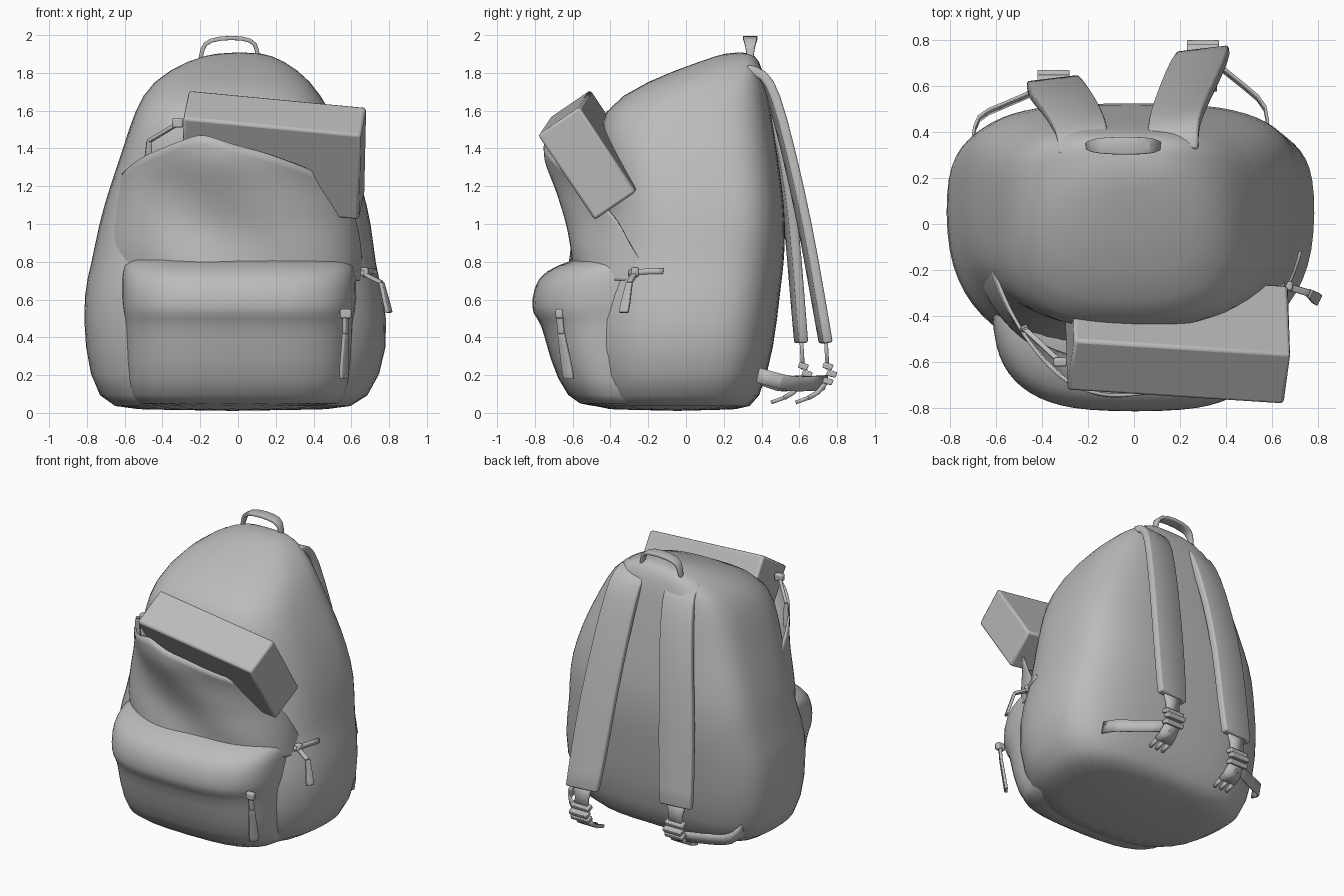
import bpy, bmesh, math
from mathutils import Vector

cube = bpy.data.objects.get("Cube")
if cube:
    bpy.data.objects.remove(cube, do_unlink=True)

grey = bpy.data.materials.new("plain grey")
grey.use_nodes = True
GREY = (0.5, 0.5, 0.5, 1)
grey.diffuse_color = GREY
grey.node_tree.nodes["Principled BSDF"].inputs["Base Color"].default_value = GREY


def make(name, verts, faces, solid=0, bevel=0, subsurf=0, angle=50):
    mesh = bpy.data.meshes.new(name)
    mesh.from_pydata([tuple(v) for v in verts], [], faces)
    bm = bmesh.new()
    bm.from_mesh(mesh)
    bmesh.ops.recalc_face_normals(bm, faces=bm.faces)
    bm.to_mesh(mesh)
    bm.free()
    mesh.materials.append(grey)
    obj = bpy.data.objects.new(name, mesh)
    bpy.context.collection.objects.link(obj)
    if subsurf:
        mod = obj.modifiers.new("soften", "SUBSURF")
        mod.levels = mod.render_levels = subsurf
        mod.boundary_smooth = "PRESERVE_CORNERS"
    if solid:
        mod = obj.modifiers.new("thickness", "SOLIDIFY")
        mod.thickness, mod.offset = solid, 0
    if bevel:
        mod = obj.modifiers.new("edge", "BEVEL")
        mod.width, mod.segments = bevel, 2
    bpy.ops.object.select_all(action="DESELECT")
    obj.select_set(True)
    bpy.context.view_layer.objects.active = obj
    bpy.ops.object.shade_smooth_by_angle(angle=math.radians(angle))
    return obj


def power(v, n):
    return math.copysign(abs(v) ** (2 / n), v)


def loft(name, rows, back, middle, n=32):
    """Stack sections given as z, left x, right x, front y, back y, front squareness."""
    verts = []
    for z, x0, x1, yf, yb, front in rows:
        ym = yf + (yb - yf) * middle
        for i in range(n):
            a = math.tau * i / n
            e = back if math.sin(a) > 0 else front
            depth = yb - ym if math.sin(a) > 0 else ym - yf
            verts.append(((x0 + x1) / 2 + (x1 - x0) / 2 * power(math.cos(a), e),
                          ym + depth * power(math.sin(a), e), z))
    faces = [(r * n + i, r * n + (i + 1) % n, (r + 1) * n + (i + 1) % n, (r + 1) * n + i)
             for r in range(len(rows) - 1) for i in range(n)]
    faces += [tuple(range(n)), tuple(range(len(verts) - n, len(verts)))]
    return make(name, verts, faces, subsurf=1, angle=70)


def ribbon(name, path, widths, across, thick, bevel=0, subsurf=1):
    """Flat band along a path, with one width per point."""
    side = Vector(across).normalized() / 2
    verts = [Vector(p) + side * w * s for p, w in zip(path, widths) for s in (-1, 1)]
    faces = [(2 * i, 2 * i + 1, 2 * i + 3, 2 * i + 2) for i in range(len(path) - 1)]
    return make(name, verts, faces, solid=thick, bevel=bevel, subsurf=subsurf)


def block(name, origin, u, v, w, bevel):
    o, u, v, w = map(Vector, (origin, u, v, w))
    verts = [o + u * i + v * j + w * k for i in (0, 1) for j in (0, 1) for k in (0, 1)]
    faces = [(0, 1, 3, 2), (4, 6, 7, 5), (0, 4, 5, 1), (2, 3, 7, 6), (0, 2, 6, 4), (1, 5, 7, 3)]
    return make(name, verts, faces, bevel=bevel)


def lerp(table, x):
    for (a, fa), (b, fb) in zip(table, table[1:]):
        if x <= b:
            return fa + (fb - fa) * max(0, (x - a) / (b - a))
    return table[-1][1]


# Main compartment
loft("main_bag", [
    (0.01, -.58, .52, -.45, .30, 2.5), (0.05, -.75, .70, -.54, .39, 2.5),
    (0.35, -.82, .81, -.61, .47, 2.4), (0.65, -.82, .77, -.61, .50, 2.4),
    (0.78, -.78, .73, -.55, .52, 2.5), (1.0, -.74, .71, -.43, .53, 3.2),
    (1.2, -.68, .66, -.41, .51, 3.4), (1.4, -.61, .59, -.45, .48, 3.2),
    (1.6, -.55, .49, -.47, .45, 2.8), (1.76, -.46, .39, -.21, .42, 2.6),
    (1.87, -.26, .24, .10, .39, 2.4), (1.91, -.10, .12, .22, .34, 2.4),
], 3.2, 0.6)

# Lower front pocket with a lip above the recessed panel
loft("front_pocket", [
    (0.03, -.52, .52, -.50, -.1, 3), (0.06, -.58, .58, -.63, -.1, 3), (0.3, -.60, .61, -.73, -.1, 3),
    (0.48, -.60, .61, -.765, -.1, 3), (0.52, -.61, .62, -.815, -.1, 3), (0.60, -.62, .63, -.82, -.1, 3),
    (0.72, -.62, .63, -.79, -.1, 3), (0.78, -.61, .62, -.69, -.1, 3), (0.84, -.58, .58, -.52, -.1, 3),
], 2.5, 0.7)

# Open upper pocket sheet: rim height by position round the curve, left to right
RIM = [(0, 1.2), (.2, 1.36), (.4, 1.48), (.5, 1.42), (.6, 1.34), (.7, 1.27), (.8, 1.14), (.9, 1.01), (1, .78)]
DEPTH = [(.7, -.62), (.85, -.62), (1.0, -.62), (1.2, -.67), (1.35, -.74), (1.5, -.75)]
COLS, LEVELS = 28, 8
verts = []
for c in range(COLS + 1):
    s = c / COLS
    a = math.pi * s
    round_x, round_y = (1.95, 2.05) if s < .5 else (2.6, 2.4)
    back = -.02 - .2 * s
    for k in range(LEVELS + 1):
        x = -.03 - .68 * power(math.cos(a), round_x)
        z = .7 + (lerp(RIM, s) - .7) * k / LEVELS
        if x < 0:
            x *= 1 - .32 * max(0, z - .9)
        y = back + (lerp(DEPTH, z) - back) * abs(power(math.sin(a), round_y))
        y += .02 * math.sin(7 * x + 9 * z) * math.sin(a)
        verts.append((x, y, z))
S = LEVELS + 1
make("upper_pocket", verts,
     [(c * S + k, c * S + k + 1, (c + 1) * S + k + 1, (c + 1) * S + k)
      for c in range(COLS) for k in range(LEVELS)], solid=.015, subsurf=1, angle=70)

# Box sticking out of the pocket
block("box", (-.29, -.725, 1.56), (.94, -.06, -.09), (.03, .22, .15), (-.01, .30, -.45), .015)

# Carry handle
ribbon("carry_handle", [(-.20, .34, 1.86), (-.19, .34, 1.93), (-.16, .34, 1.975), (-.03, .34, 1.99),
                        (.08, .34, 1.975), (.10, .34, 1.93), (.11, .34, 1.86)],
       [.03, .045, .07, .08, .07, .045, .03], (0, 1, 0), .022, .005)


def shoulder(side, path, hook):
    """Padded strap, buckle parts and webbing for one side."""
    ribbon(side + "_shoulder_strap", path, [.22, .22, .23, .24, .25, .25, .23], (1, .12, 0), .05, .012)
    end = Vector(path[-1])
    ribbon(side + "_buckle_tab", [end + Vector(p) for p in ((0, 0, .03), (0, .005, -.06), (0, .01, -.14))],
           [.15, .10, .10], (1, 0, 0), .02, subsurf=0)
    for i, (dy, dz) in enumerate([(.0, -.13), (.02, -.17), (.0, -.21)]):
        block(f"{side}_buckle_bar_{i + 1}", end + Vector((-.07, dy - .02, dz)),
              (.14, 0, 0), (0, .05, -.015), (0, .012, .03), .006)
    base = end + Vector((0, 0, -.21))
    ribbon(side + "_clip", [base, base + Vector((0, -.04, -.05)), base + Vector((0, -.09, -.08))],
           [.11, .12, .13], (1, 0, 0), .025, subsurf=0)
    for dx in (-.05, 0, .05):
        tip = base + Vector((dx, -.09, -.08))
        ribbon(side + "_clip_prong", [tip, tip + Vector((0, -.07, -.025))], [.025, .02],
               (1, 0, 0), .02, subsurf=0)
    hook = Vector(hook)
    mid = (hook + base) / 2
    out = math.copysign(.06, hook.x)
    ribbon(side + "_webbing", [hook, hook.lerp(mid, .4) + Vector((out, .06, -.03)),
                               mid + Vector((out, .02, -.03)), base],
           [.08] * 4, (0, .25, 1), .012)


shoulder("left", [(.17, .31, 1.82), (.17, .40, 1.80), (.18, .46, 1.70), (.21, .54, 1.4),
                  (.25, .63, 1.0), (.28, .70, .6), (.30, .74, .37)], (.58, .38, .2))
shoulder("right", [(-.22, .31, 1.81), (-.22, .38, 1.78), (-.24, .44, 1.65), (-.28, .51, 1.35),
                   (-.32, .56, 1.0), (-.34, .59, .6), (-.35, .61, .37)], (-.70, .36, .2))


def zip_pull(name, points, across, width=.04):
    """Slider bead, cord and flat tag."""
    a, b, c = map(Vector, points)
    ribbon(name + "_cord", [a, a.lerp(b, .5), b], [width * .6] * 3, across, .02, .004)
    ribbon(name + "_tag", [b, b.lerp(c, .3), b.lerp(c, .75), c],
           [width * .7, width * .8, width * 1.1, width], across, .02, .004)
    block(name + "_slider", a - Vector((.03, .02, .02)), (.06, 0, 0), (0, .04, 0), (0, 0, .05), .01)


zip_pull("upper_right_zip", [(-.32, -.60, 1.53), (-.47, -.46, 1.44), (-.48, -.45, 1.28)], (1, .3, 0))
zip_pull("side_left_zip", [(.66, -.27, .74), (.76, -.30, .69), (.80, -.33, .53)], (.5, 1, 0), .05)
zip_pull("pocket_left_zip", [(.57, -.67, .52), (.57, -.66, .42), (.56, -.62, .18)], (.6, .8, 0), .06)

# Zip seam on the left side
ribbon("side_zip_seam", [(.72, -.12, .75), (.69, -.22, .75), (.65, -.3, .74)],
       [.03] * 3, (0, .1, 1), .02)
